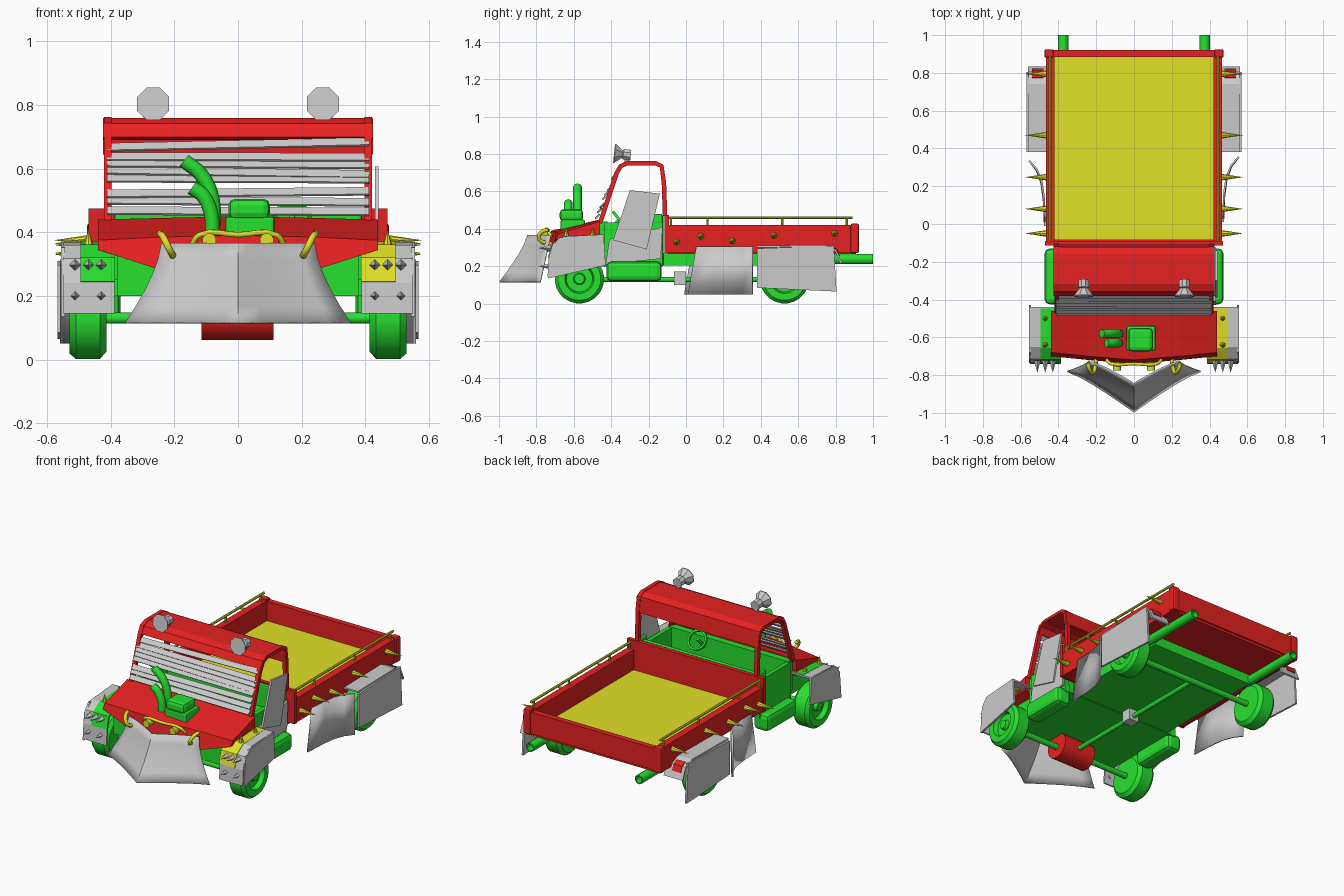
import bpy, bmesh, math, random
from mathutils import Vector

if "Cube" in bpy.data.objects:
    bpy.data.objects.remove(bpy.data.objects["Cube"])

random.seed(4)


def material(name, rgb):
    m = bpy.data.materials.new(name)
    m.diffuse_color = (*rgb, 1)
    m.use_nodes = True
    m.node_tree.nodes["Principled BSDF"].inputs["Base Color"].default_value = m.diffuse_color
    return m


RED = material("red_paint", (0.8, 0.015, 0.015))
GREEN = material("green_paint", (0.02, 0.75, 0.03))
YELLOW = material("yellow_paint", (0.75, 0.75, 0.02))


def finish(name, bm, mat, smooth=None):
    bmesh.ops.remove_doubles(bm, verts=bm.verts, dist=1e-5)
    bmesh.ops.recalc_face_normals(bm, faces=bm.faces)
    me = bpy.data.meshes.new(name)
    bm.to_mesh(me)
    bm.free()
    if smooth:
        me.polygons.foreach_set("use_smooth", [True] * len(me.polygons))
        me.set_sharp_from_angle(angle=math.radians(smooth))
    if mat:
        me.materials.append(mat)
    ob = bpy.data.objects.new(name, me)
    bpy.context.collection.objects.link(ob)
    return ob


def loft(bm, rows, closed):
    vs = [[bm.verts.new(p) for p in r] for r in rows]
    n = len(vs[0])
    for a, b in zip(vs, vs[1:]):
        for i in range(n if closed else n - 1):
            j = (i + 1) % n
            bm.faces.new((a[i], a[j], b[j], b[i]))
    return vs


def solid(name, rows, mat=None):
    bm = bmesh.new()
    vs = loft(bm, rows, True)
    bm.faces.new(vs[0])
    bm.faces.new(vs[-1])
    return finish(name, bm, mat)


def sheet(name, rows, mat=None, thick=0.01, smooth=None):
    bm = bmesh.new()
    loft(bm, rows, False)
    ob = finish(name, bm, mat, smooth)
    mod = ob.modifiers.new("thickness", "SOLIDIFY")
    mod.thickness, mod.offset = thick, 0
    return ob


def strip(name, yz, x0, x1, mat=None, thick=0.01):
    return sheet(name, [[(x, y, z) for y, z in yz] for x in (x0, x1)], mat, thick)


def plate(name, yz, x, thick=0.012):
    return solid(name, [[(x + d, y, z) for y, z in yz] for d in (-thick / 2, thick / 2)])


def box(name, lo, hi, mat=None, bevel=0):
    (a, b, c), (d, e, f) = lo, hi
    ob = solid(name, [[(a, b, z), (d, b, z), (d, e, z), (a, e, z)] for z in (c, f)], mat)
    if bevel:
        mod = ob.modifiers.new("bevel", "BEVEL")
        mod.width, mod.segments = bevel, 2
    return ob


def lathe(name, origin, direction, profile, mat=None, n=8, phase=0.5, smooth=None):
    q = Vector(direction).to_track_quat("Z", "Y")
    rows = []
    for r, h in profile:
        ang = [(k + phase) * math.tau / n for k in range(n)]
        rows.append([Vector(origin) + q @ Vector((r * math.cos(t), r * math.sin(t), h)) for t in ang])
    bm = bmesh.new()
    # poles at zero radius collapse through merging
    bmesh.ops.dissolve_degenerate(bm, edges=loft(bm, rows, True) and bm.edges[:], dist=1e-6)
    return finish(name, bm, mat, smooth)


def rod(name, a, b, r, mat=None, n=12):
    d = Vector(b) - Vector(a)
    return lathe(name, a, d, [(0, 0), (r, 0), (r, d.length), (0, d.length)], mat, n, smooth=40)


def spike(name, p, d, r, length, mat=None, n=8):
    lathe(name, p, d, [(0, 0), (r, 0), (0, length)], mat, n, 0)


def tube(name, pts, r, mat):
    cu = bpy.data.curves.new(name, "CURVE")
    cu.dimensions, cu.bevel_depth, cu.bevel_resolution = "3D", r, 2
    cu.use_fill_caps, cu.resolution_u = True, 4
    sp = cu.splines.new("BEZIER")
    sp.bezier_points.add(len(pts) - 1)
    for bp, p in zip(sp.bezier_points, pts):
        bp.co = p
        bp.handle_left_type = bp.handle_right_type = "AUTO"
    cu.materials.append(mat)
    bpy.context.collection.objects.link(bpy.data.objects.new(name, cu))


# Cargo bed
box("bed_base", (-0.45, -0.10, 0.265), (0.45, 0.91, 0.28), RED)
box("bed_floor", (-0.42, -0.085, 0.28), (0.42, 0.89, 0.295), YELLOW)
box("bed_front_wall", (-0.47, -0.115, 0.27), (0.47, -0.09, 0.475), RED)
box("bed_rear_wall", (-0.46, 0.885, 0.28), (0.46, 0.92, 0.415), RED)

# Chassis, cab tub and engine bay
box("chassis", (-0.36, -0.13, 0.205), (0.36, 0.62, 0.27), GREEN)
box("engine_bay", (-0.38, -0.68, 0.2), (0.38, -0.43, 0.34), GREEN)
box("cab_floor", (-0.42, -0.435, 0.2), (0.42, -0.125, 0.25), GREEN)
box("cab_back", (-0.39, -0.15, 0.2), (0.39, -0.12, 0.475), GREEN, 0.01)
box("seat", (-0.36, -0.28, 0.25), (0.36, -0.15, 0.35), GREEN, 0.02)
box("dashboard", (-0.41, -0.46, 0.25), (0.41, -0.42, 0.44), GREEN)
lathe("steering_wheel", (0.17, -0.36, 0.44), (0, 0.8, 0.6),
      [(0.05, 0), (0.062, 0), (0.062, 0.015), (0.05, 0.015), (0.05, 0)], GREEN, 16)
rod("steering_column", (0.17, -0.42, 0.38), (0.17, -0.355, 0.45), 0.01, GREEN)

# Hood lofted across the width
hood = []
for x, back, y, top, low in ((-0.44, 0.44, -0.68, 0.375, 0.345), (-0.24, 0.445, -0.70, 0.385, 0.28),
                             (0, 0.45, -0.72, 0.39, 0.28), (0.24, 0.445, -0.70, 0.385, 0.28),
                             (0.44, 0.44, -0.68, 0.375, 0.345)):
    hood.append([(x, -0.46, back), (x, y, top), (x, y - 0.02, low), (x, -0.46, low)])
solid("hood", hood, RED)

# Engine block and bent stacks
box("engine_base", (-0.04, -0.67, 0.38), (0.115, -0.54, 0.45), GREEN, 0.01)
box("engine_cover", (-0.03, -0.675, 0.44), (0.10, -0.55, 0.505), GREEN, 0.02)
tube("tall_stack", [(-0.08, -0.58, 0.39), (-0.08, -0.58, 0.5), (-0.115, -0.58, 0.58), (-0.17, -0.58, 0.625)], 0.023, GREEN)
tube("short_stack", [(-0.08, -0.63, 0.39), (-0.085, -0.63, 0.46), (-0.11, -0.63, 0.515), (-0.145, -0.63, 0.54)], 0.023, GREEN)

# Roof shell, lamps and window slats
roof = [(-0.372, 0.695), (-0.35, 0.735), (-0.315, 0.75), (-0.16, 0.75), (-0.13, 0.735), (-0.118, 0.645)]
strip("roof", roof, -0.425, 0.425, RED, 0.018)
for i in range(8):
    t = i / 7
    y, z = -0.463 + 0.09 * t, 0.485 + 0.2 * t
    l, r = random.uniform(-0.012, 0.012), random.uniform(-0.012, 0.012)
    sheet("window_slat", [[(-0.412, y, z + l), (-0.412, y - 0.022, z - 0.022 + l)],
                          [(0.412, y, z + r), (0.412, y - 0.022, z - 0.022 + r)]], None, 0.007)

# Plow blade: curved V
plow = []
for j in range(6):
    s = 1 - j / 5
    w, tip, edge = 0.24 + 0.113 * s ** 1.5, -0.845 - 0.15 * s ** 1.3, -0.725 - 0.055 * s
    plow.append([(w * k / 5, edge + (tip - edge) * (1 - abs(k) / 5) ** 1.2, 0.365 - 0.25 * s) for k in range(-5, 6)])
sheet("plow_blade", plow, None, 0.008, 35)
tube("plow_bar", [(-0.145, -0.72, 0.36), (-0.12, -0.74, 0.392), (0, -0.74, 0.392), (0.12, -0.74, 0.392), (0.145, -0.72, 0.36)], 0.009, YELLOW)

# Running gear down the centre
rod("front_axle", (-0.46, -0.57, 0.13), (0.46, -0.57, 0.13), 0.018, GREEN)
rod("rear_axle", (-0.46, 0.53, 0.13), (0.46, 0.53, 0.13), 0.018, GREEN)
rod("drive_shaft", (0, -0.57, 0.13), (0, 0.53, 0.13), 0.014, GREEN)
rod("front_drum", (-0.115, -0.57, 0.14), (0.112, -0.57, 0.14), 0.08, RED, 16)
box("shaft_joint", (-0.035, -0.065, 0.1), (0.035, 0.0, 0.172))

TYRE = [(0, -0.058), (0.11, -0.058), (0.132, -0.038), (0.132, 0.038), (0.115, 0.058), (0.078, 0.058),
        (0.07, 0.03), (0.032, 0.03), (0.026, 0.05), (0, 0.05)]
FENDER = [(-0.44, 0.365), (-0.65, 0.355), (-0.71, 0.315), (-0.73, 0.24), (-0.735, 0.145)]

for s in (-1, 1):
    # Wheels and exhausts
    for label, y in (("front_wheel", -0.57), ("rear_wheel", 0.527)):
        lathe(label, (s * 0.472, y, 0.133), (s, 0, 0), TYRE, GREEN, 24, smooth=35)
    lathe("exhaust_pipe", (s * 0.375, 0.58, 0.238), (0, 1, 0),
          [(0, 0), (0.028, 0), (0.028, 0.42), (0.021, 0.42), (0.021, 0.3), (0, 0.3)], GREEN, 12, smooth=40)

    # Bed sides, corners, rail and side spikes
    lo, hi = sorted((s * 0.42, s * 0.465))
    box("bed_side", (lo, -0.11, 0.27), (hi, 0.92, 0.42), RED)
    box("bed_corner", (s * 0.45 - 0.025, 0.88, 0.27), (s * 0.45 + 0.025, 0.925, 0.428), RED, 0.01)
    rod("bed_rail", (s * 0.445, -0.1, 0.46), (s * 0.445, 0.89, 0.46), 0.008, YELLOW, 8)
    for y in (-0.08, 0.115, 0.515, 0.86):
        rod("rail_post", (s * 0.445, y, 0.41), (s * 0.445, y, 0.46), 0.007, YELLOW, 8)
    for y, z in ((-0.05, 0.33), (0.08, 0.36), (0.248, 0.335), (0.47, 0.365), (0.795, 0.375)):
        spike("bed_spike", (s * 0.46, y, z), (s, 0, 0), 0.018, 0.118, YELLOW)

    # Cab side, step and window posts
    lo, hi = sorted((s * 0.395, s * 0.42))
    box("cab_side", (lo, -0.435, 0.22), (hi, -0.125, 0.435), GREEN)
    lo, hi = sorted((s * 0.37, s * 0.473))
    box("cab_step", (lo, -0.425, 0.12), (hi, -0.13, 0.225), GREEN, 0.025)
    box("cab_rear_corner", (s * 0.41 - 0.012, -0.19, 0.43), (s * 0.41 + 0.012, -0.125, 0.48), GREEN, 0.008)
    strip("cab_frame", [(-0.46, 0.43)] + roof + [(-0.112, 0.47)], s * 0.398, s * 0.422, RED, 0.024)

    # Roof lamps
    lathe("roof_lamp", (s * 0.267, -0.295, 0.795), (0, -1, 0.1),
          [(0, 0), (0.03, 0), (0.03, 0.04), (0.022, 0.045), (0.055, 0.085), (0.055, 0.09), (0, 0.09)])
    rod("lamp_stand", (s * 0.267, -0.315, 0.74), (s * 0.267, -0.315, 0.795), 0.014, None, 8)

    # Front fender with coloured patch and spikes
    strip("front_fender", FENDER, s * 0.388, s * 0.55)
    plate("front_fender_side", [(-0.44, 0.37), (-0.68, 0.352), (-0.72, 0.3), (-0.735, 0.135), (-0.43, 0.205)], s * 0.55)
    strip("fender_patch", [(y - 0.007, z + 0.004) for y, z in FENDER[:4]], s * 0.386, s * 0.495,
          YELLOW if s > 0 else GREEN, 0.004)
    for x, z in ((0.43, 0.297), (0.47, 0.297), (0.512, 0.297), (0.43, 0.2), (0.512, 0.2)):
        spike("fender_spike", (s * x, -0.722, z), (0, -1, 0), 0.018, 0.065, None, 4)
    for y in (-0.5, -0.64):
        spike("fender_top_spike", (s * 0.47, y, 0.35), (0, 0, 1), 0.018, 0.06, YELLOW)

    # Rear fender and curved skirt
    strip("rear_fender", [(0.38, 0.305), (0.74, 0.31), (0.80, 0.285), (0.83, 0.215)], s * 0.43, s * 0.56)
    strip("fender_mark", [(0.775, 0.306), (0.808, 0.291), (0.822, 0.255)], s * 0.48, s * 0.54, RED, 0.004)
    plate("rear_wheel_guard", [(0.38, 0.295), (0.79, 0.31), (0.805, 0.065), (0.38, 0.085)], s * 0.562)
    shift = 0 if s > 0 else -0.02
    skirt = ((0.555, 0.355), (0.515, 0.31), (0.49, 0.25), (0.478, 0.17), (0.472, 0.055))
    sheet("side_skirt", [[(s * x, y + shift - (0.355 - y) * d * 0.15, z) for x, y in skirt]
                         for z, d in ((0.305, 0), (0.05, 1))], None, 0.01, 40)

    # Plow horns and bar feet
    tube("plow_horn", [(s * 0.2, -0.72, 0.32), (s * 0.215, -0.785, 0.345), (s * 0.235, -0.77, 0.385), (s * 0.245, -0.735, 0.395)], 0.011, YELLOW)
    rod("bar_foot", (s * 0.09, -0.73, 0.375), (s * 0.09, -0.775, 0.375), 0.022, YELLOW)

# Patched door panels on the right side
plate("upper_door_panel", [(-0.30, 0.607), (-0.14, 0.588), (-0.21, 0.29), (-0.39, 0.34)], 0.436)
plate("lower_door_panel", [(-0.41, 0.345), (-0.125, 0.41), (-0.135, 0.24), (-0.43, 0.21)], 0.427)
